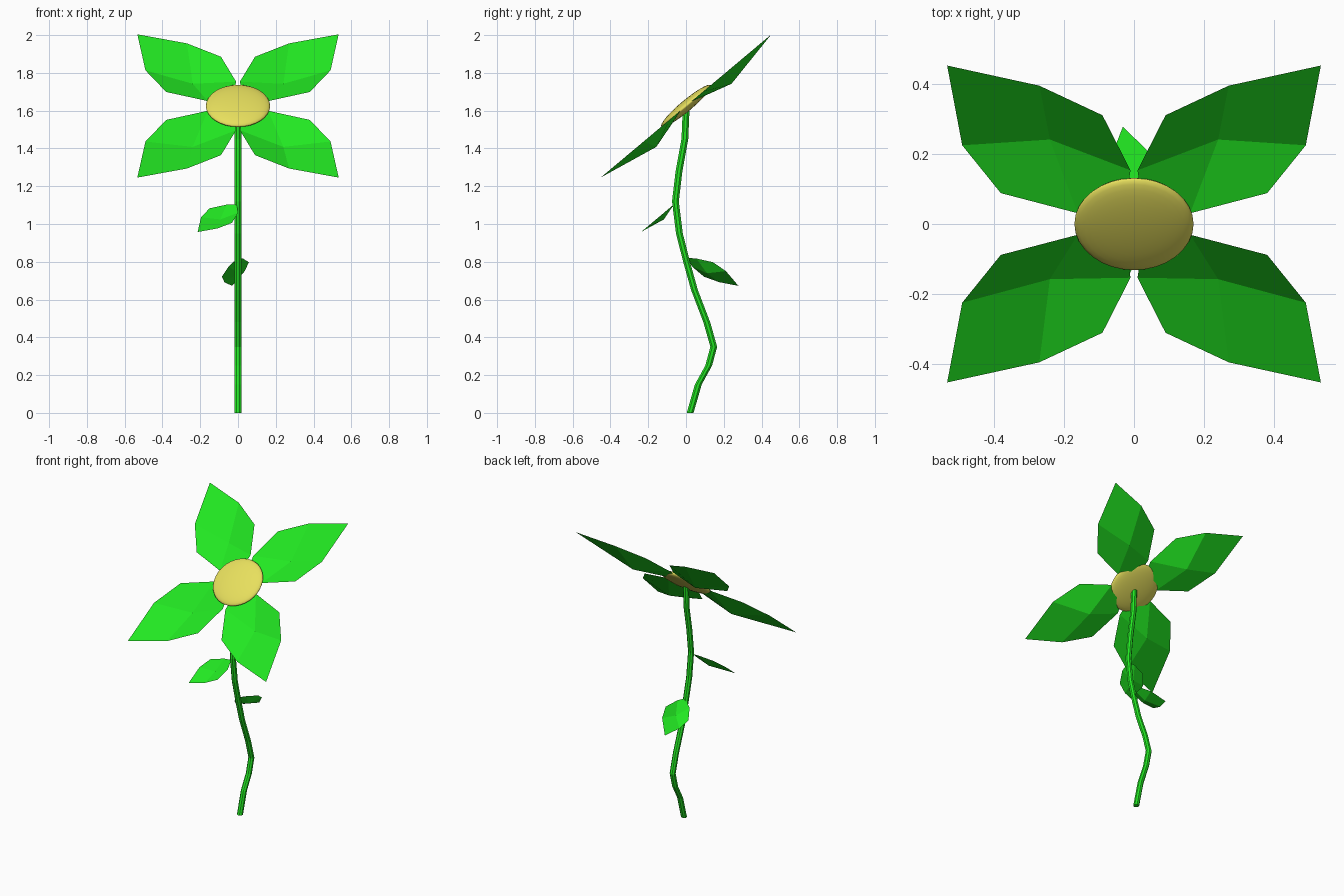
import bpy, bmesh, math
from mathutils import Matrix, Vector

if "Cube" in bpy.data.objects:
    bpy.data.objects.remove(bpy.data.objects["Cube"])

TILT = Matrix.Rotation(math.radians(40), 4, 'X')
HEAD = Vector((0, 0, 1.625))


def material(name, rgb):
    m = bpy.data.materials.new(name)
    m.diffuse_color = (*rgb, 1)
    m.use_nodes = True
    m.node_tree.nodes["Principled BSDF"].inputs["Base Color"].default_value = m.diffuse_color
    return m


green = material("green", (0.016, 0.80, 0.016))
yellow = material("yellow", (0.80, 0.74, 0.11))


def add_object(name, bm, mat, matrix=Matrix()):
    bm.transform(matrix)
    me = bpy.data.meshes.new(name)
    bm.to_mesh(me)
    bm.free()
    me.materials.append(mat)
    ob = bpy.data.objects.new(name, me)
    bpy.context.collection.objects.link(ob)
    return ob


# Petal outline, with a sunken middle point; four quads meet at the middle
RIM = [(.03, .03), (.16, .04), (.38, .115), (.49, .293),
       (.533, .59), (.27, .515), (.09, .405), (.01, .20)]


def petal(name, sx, sy, matrix):
    bm = bmesh.new()
    mid = bm.verts.new((.24 * sx, .26 * sy, -.065))
    rim = [bm.verts.new((x * sx, y * sy, 0)) for x, y in RIM]
    for i in (1, 3, 5, 7):
        f = bm.faces.new((mid, rim[i], rim[(i + 1) % 8], rim[(i + 2) % 8]))
        if sx * sy < 0:
            f.normal_flip()
    return add_object(name, bm, green, matrix)


# Four petals on the tilted flower head
for sx, side in ((1, "right"), (-1, "left")):
    for sy, level in ((1, "upper"), (-1, "lower")):
        petal(f"petal_{level}_{side}", sx, sy, Matrix.Translation(HEAD) @ TILT)

# Two small leaves, the same shape as a petal, turned around the stem
for name, pos, turn in (("leaf_upper", (.005, -.053, 1.113), 0),
                        ("leaf_lower", (0, -.007, .828), -124)):
    petal(name, -1, -1, Matrix.Translation(pos)
          @ Matrix.Rotation(math.radians(turn), 4, 'Z')
          @ TILT @ Matrix.Scale(.41, 4))

# Flower centre: flattened sphere
bm = bmesh.new()
bmesh.ops.create_uvsphere(bm, u_segments=32, v_segments=16, radius=1)
for f in bm.faces:
    f.smooth = True
add_object("flower_centre", bm, yellow, Matrix.Translation(HEAD) @ TILT
           @ Matrix.Diagonal((.17, .17, .03, 1)))

# Wavy stem: flat-sided horizontal rings along a (y, z) path
PATH = [(.022, 0), (.065, .15), (.12, .25), (.147, .35), (.11, .48),
        (.045, .65), (.003, .80), (-.035, .95), (-.056, 1.12),
        (-.037, 1.28), (-.006, 1.45), (.001, 1.615)]
SIDES, R = 8, .0195
bm = bmesh.new()
rings = []
for y, z in PATH:
    rings.append([bm.verts.new((R * math.cos(a), y + R * math.sin(a), z))
                  for a in (math.tau * (i + .5) / SIDES for i in range(SIDES))])
for lo, hi in zip(rings, rings[1:]):
    for i in range(SIDES):
        j = (i + 1) % SIDES
        bm.faces.new((lo[i], lo[j], hi[j], hi[i]))
bm.faces.new(rings[0][::-1])
bm.faces.new(rings[-1])
add_object("stem", bm, green)
